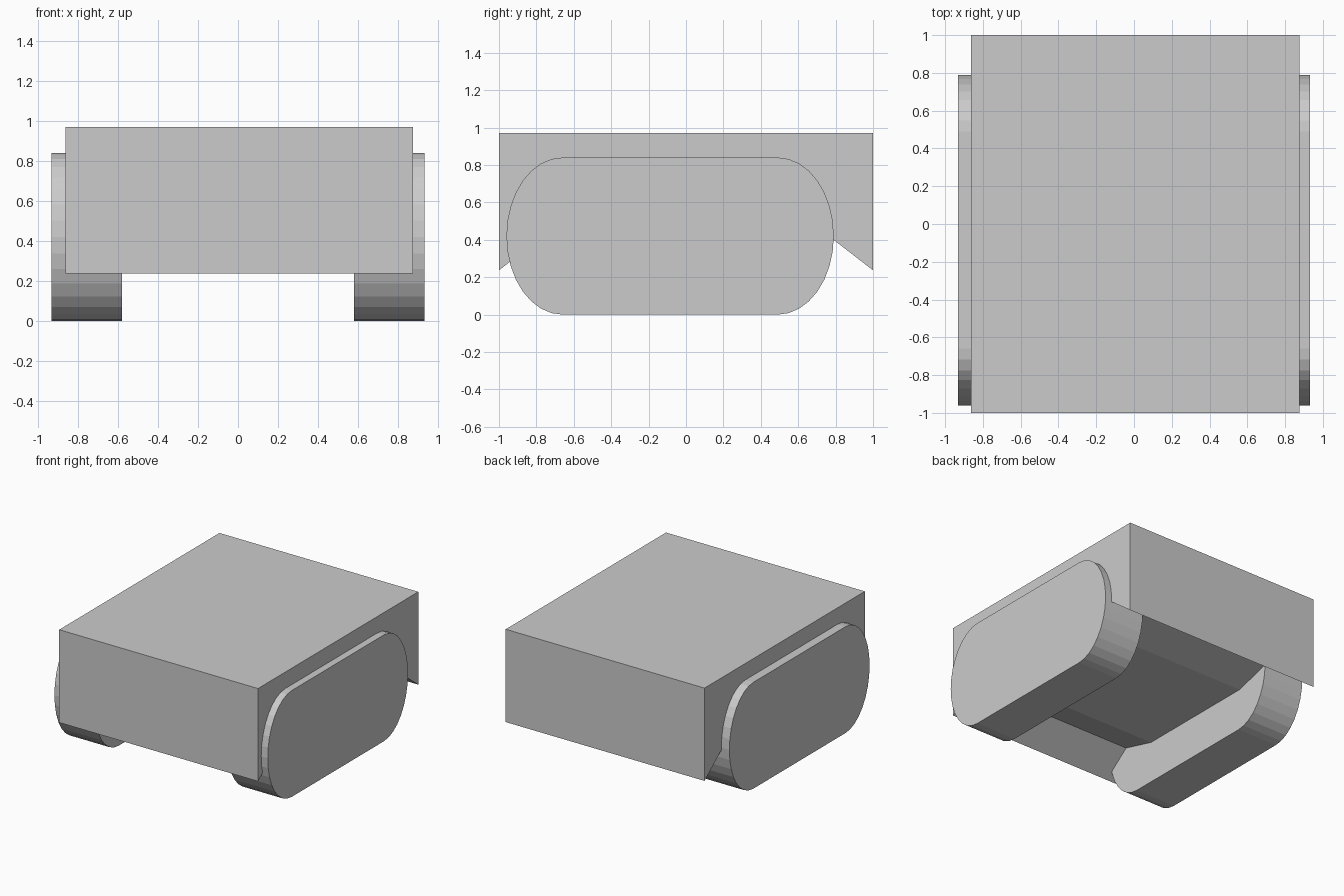
import bpy
import bmesh
from math import cos, sin, pi

if "Cube" in bpy.data.objects:
    bpy.data.objects.remove(bpy.data.objects["Cube"])


def prism(name, profile, x0, x1):
    """Extrude a (y, z) outline along x from x0 to x1."""
    bm = bmesh.new()
    face = bm.faces.new([bm.verts.new((x0, y, z)) for y, z in profile])
    ext = bmesh.ops.extrude_face_region(bm, geom=[face])
    moved = [g for g in ext["geom"] if isinstance(g, bmesh.types.BMVert)]
    bmesh.ops.translate(bm, verts=moved, vec=(x1 - x0, 0, 0))
    bmesh.ops.recalc_face_normals(bm, faces=bm.faces)
    mesh = bpy.data.meshes.new(name)
    bm.to_mesh(mesh)
    bm.free()
    obj = bpy.data.objects.new(name, mesh)
    bpy.context.collection.objects.link(obj)
    return obj


# Body: box with two notches rising into the underside
prism("body", [(-1, 0.97), (-1, 0.237), (-0.78, 0.407), (-0.5, 0.33),
               (0.5, 0.33), (0.78, 0.407), (1, 0.237), (1, 0.97)],
      -0.862, 0.875)

# Tracks: straight runs with half-ellipse ends, 16 flat facets each
STEPS, RY, RZ = 16, 0.30, 0.42
track_outline = []
for centre, start in ((0.49, -pi / 2), (-0.66, pi / 2)):
    for i in range(STEPS + 1):
        a = start + pi * i / STEPS
        track_outline.append((centre + RY * cos(a), RZ + RZ * sin(a)))

for side, x0, x1 in (("left", -0.932, -0.58), ("right", 0.58, 0.932)):
    prism(side + "_track", track_outline, x0, x1)
